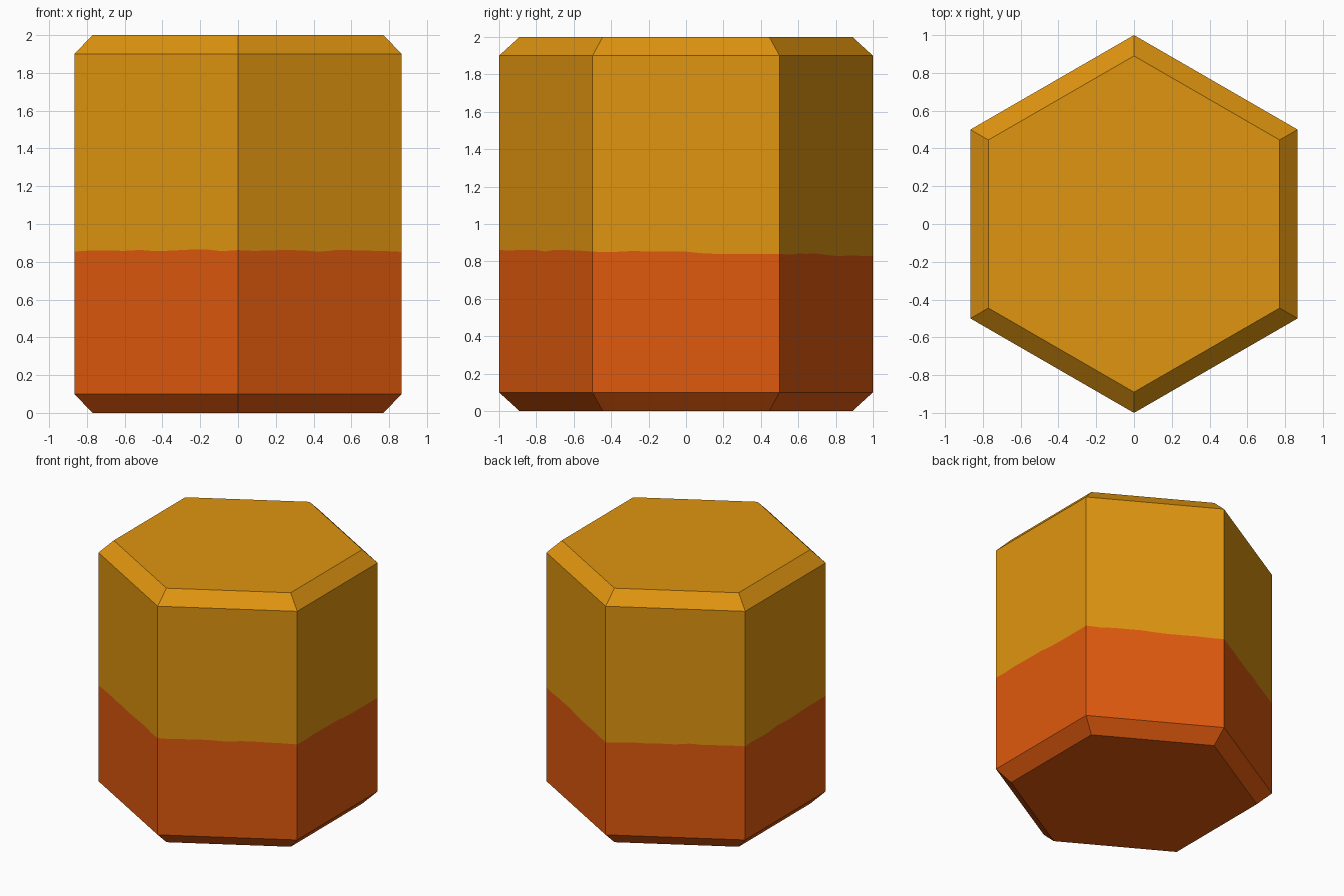
import bpy, bmesh, math, random

if "Cube" in bpy.data.objects:
    bpy.data.objects.remove(bpy.data.objects["Cube"])

random.seed(4)
STEPS = 10          # points along each of the six sides, for the wavy colour line
INSET = 0.89        # scale of the chamfered end caps


def material(name, rgb):
    m = bpy.data.materials.new(name)
    m.diffuse_color = (*rgb, 1.0)
    m.use_nodes = True
    m.node_tree.nodes["Principled BSDF"].inputs["Base Color"].default_value = m.diffuse_color
    return m


# Hexagon outline with corners on the y axis
corners = [(math.sin(k * math.pi / 3), math.cos(k * math.pi / 3)) for k in range(6)]
outline = []
for k in range(6):
    (x0, y0), (x1, y1) = corners[k], corners[(k + 1) % 6]
    for s in range(STEPS):
        t = s / STEPS
        outline.append((x0 + (x1 - x0) * t, y0 + (y1 - y0) * t))

# Slightly uneven colour line, a little lower at the back
line = [0.847 - 0.015 * y + random.uniform(-0.006, 0.006) for x, y in outline]

bm = bmesh.new()


def ring(scale, heights):
    return [bm.verts.new((x * scale, y * scale, z)) for (x, y), z in zip(outline, heights)]


n = len(outline)
rings = [ring(INSET, [0.0] * n), ring(1, [0.1] * n), ring(1, line),
         ring(1, [1.9] * n), ring(INSET, [2.0] * n)]

# Chamfers and walls: lower two bands are the dark orange layer
for band, (a, b) in enumerate(zip(rings, rings[1:])):
    for i in range(n):
        j = (i + 1) % n
        f = bm.faces.new((a[i], a[j], b[j], b[i]))
        f.material_index = 0 if band < 2 else 1

# End caps
bm.faces.new(rings[0]).material_index = 0
bm.faces.new(rings[-1]).material_index = 1
bmesh.ops.recalc_face_normals(bm, faces=bm.faces)

mesh = bpy.data.meshes.new("hexagonal_block")
bm.to_mesh(mesh)
bm.free()
mesh.materials.append(material("burnt orange", (0.74, 0.100, 0.004)))
mesh.materials.append(material("amber", (0.74, 0.298, 0.005)))
block = bpy.data.objects.new("hexagonal_block", mesh)
bpy.context.collection.objects.link(block)
